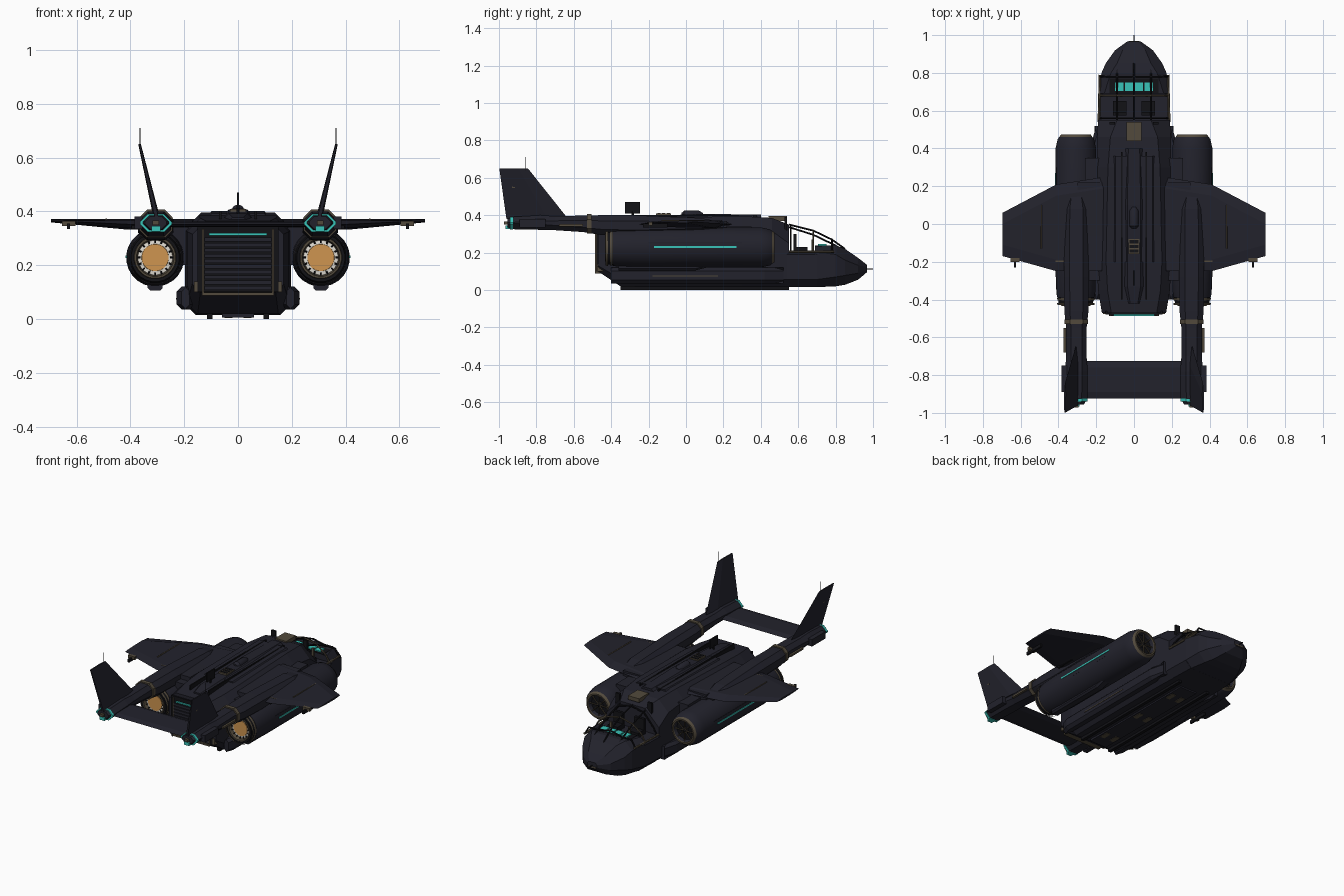
import bpy, bmesh, math
from mathutils import Vector

cube = bpy.data.objects.get("Cube")
if cube:
    bpy.data.objects.remove(cube, do_unlink=True)


def material(name, r, g, b):
    m = bpy.data.materials.new(name)
    m.use_nodes = True
    m.diffuse_color = (r, g, b, 1)
    m.node_tree.nodes["Principled BSDF"].inputs["Base Color"].default_value = (r, g, b, 1)
    return m


HULL = material("dark navy hull", .016, .016, .025)
BLACK = material("black trim", .006, .006, .008)
BROWN = material("bronze trim", .085, .068, .045)
TEAL = material("teal light", .04, .55, .48)
ORANGE = material("orange glow", .62, .3, .08)
WHITE = material("pale ring", .75, .72, .65)


def finish(name, bm, mat, mirror=False, smooth=False):
    bmesh.ops.recalc_face_normals(bm, faces=bm.faces)
    mesh = bpy.data.meshes.new(name)
    bm.to_mesh(mesh)
    bm.free()
    mesh.materials.append(mat)
    ob = bpy.data.objects.new(name, mesh)
    bpy.context.collection.objects.link(ob)
    if mirror:
        ob.modifiers.new("Mirror", "MIRROR")
    if smooth:
        bpy.ops.object.select_all(action="DESELECT")
        ob.select_set(True)
        bpy.context.view_layer.objects.active = ob
        bpy.ops.object.shade_smooth_by_angle(angle=math.radians(35))
    return ob


def loft(name, rings, mat, mirror=False, smooth=False, caps=True):
    bm = bmesh.new()
    rows = [[bm.verts.new(p) for p in ring] for ring in rings]
    for a, b in zip(rows, rows[1:]):
        for i in range(len(a)):
            j = (i + 1) % len(a)
            bm.faces.new((a[i], a[j], b[j], b[i]))
    if caps:
        bm.faces.new(rows[0])
        bm.faces.new(rows[-1])
    return finish(name, bm, mat, mirror, smooth)


def section(y, w, low, high, cut_low, cut_high, x=0):
    """Eight-sided cross-section with chamfered corners."""
    half = [(w - cut_low, low), (w, low + cut_low), (w, high - cut_high), (w - cut_high, high)]
    return [(x + u, y, z) for u, z in half] + [(x - u, y, z) for u, z in reversed(half)]


def box(name, x, y, z, mat, mirror=False):
    """Box from (min, max) spans."""
    rings = [[(x[0], v, z[0]), (x[1], v, z[0]), (x[1], v, z[1]), (x[0], v, z[1])] for v in y]
    return loft(name, rings, mat, mirror)


def lathe(name, x, z, profile, mat, mirror=True, sides=24, caps=False):
    """Rings of (y, radius) turned about a lengthwise axis."""
    turn = [math.tau * (i + .5) / sides for i in range(sides)]
    rings = [[(x + r * math.cos(t), y, z + r * math.sin(t)) for t in turn] for y, r in profile]
    return loft(name, rings, mat, mirror, True, caps)


def strut(name, a, b, r, mat, mirror=False):
    a, b = Vector(a), Vector(b)
    d = (b - a).normalized()
    u = d.orthogonal().normalized()
    v = d.cross(u)
    turn = [math.tau * i / 6 for i in range(6)]
    rings = [[p + r * (u * math.cos(t) + v * math.sin(t)) for t in turn] for p in (a, b)]
    return loft(name, rings, mat, mirror)


# Fuselage and nose
loft("fuselage", [section(-.47, .17, .1, .365, .03, .05), section(-.35, .19, .02, .375, .04, .05),
                  section(-.2, .198, .015, .385, .04, .05), section(.3, .198, .015, .395, .04, .06),
                  section(.46, .195, .015, .385, .04, .07), section(.55, .19, .015, .35, .04, .1)], HULL)
loft("cockpit_tub", [section(.54, .193, .015, .2, .04, .01), section(.7, .188, .015, .2, .04, .01)], HULL)
loft("nose", [section(.69, .188, .015, .235, .04, .03), section(.8, .172, .02, .24, .05, .05),
              section(.85, .15, .028, .22, .05, .06), section(.92, .1, .055, .172, .035, .04),
              section(.967, .035, .095, .135, .012, .012)], HULL)
strut("nose_probe", (0, .96, .113), (0, 1, .113), .003, BLACK)
box("nose_lamp", (-.03, .03), (.962, .969), (.1, .108), BROWN)

# Cockpit interior and open canopy frame
for i in range(4):
    x = -.078 + i * .052
    box("console_screen", (x - .022, x + .022), (.705, .75), (.238, .246), TEAL)
box("instrument_panel", (-.13, .13), (.69, .77), (.2, .239), BLACK)
box("seat_base", (.04, .11), (.58, .65), (.2, .23), BLACK, True)
box("seat_back", (.04, .11), (.575, .592), (.2, .3), BLACK, True)
box("control_lever", (.06, .075), (.672, .682), (.2, .27), BROWN, True)
for x in (0, .09):
    rail = [(x, .55, .35 - x * .15), (x, .68, .318 - x * .25), (x, .78, .27 - x * .25), (x, .85, .22 - x * .1)]
    for a, b in zip(rail, rail[1:]):
        strut("canopy_rail", a, b, .005, BLACK, x > 0)
for y, top in ((.56, .345), (.68, .318), (.78, .27)):
    arch = [(0, y, top), (.09, y, top - .02), (.155, y, .25), (.183, y, .2)]
    for a, b in zip(arch, arch[1:]):
        strut("canopy_arch", a, b, .005, BROWN if y == .68 else BLACK, True)
strut("cockpit_sill", (.186, .55, .205), (.18, .79, .205), .007, BROWN, True)
box("cockpit_horn", (.1, .13), (.527, .54), (.28, .39), BLACK, True)

# Dorsal spine and roof fittings
loft("dorsal_spine", [section(-.42, .03, .36, .378, .002, .01), section(-.33, .05, .36, .392, .002, .015),
                      section(.1, .05, .37, .407, .002, .015), section(.4, .045, .37, .403, .002, .015)], HULL)
box("spine_rail", (.062, .07), (-.4, .38), (.37, .402), BLACK, True)
loft("roof_panel", [section(y, .11, .37, z, .002, .012) for y, z in ((-.2, .392), (.36, .401))], HULL)
lathe("sensor_dome", 0, .4, [(-.025, .012), (-.01, .025), (.07, .025), (.09, .012)], HULL, False, 12, True)
box("dorsal_blade", (-.004, .004), (-.325, -.245), (.41, .47), BLACK)
strut("blade_mast", (0, -.285, .38), (0, -.285, .42), .006, BLACK)
box("roof_hatch", (-.04, .04), (.44, .54), (.37, .395), BROWN)
box("roof_vent", (-.03, .03), (-.16, -.08), (.39, .408), BROWN)
for i in range(3):
    box("vent_slot", (-.024, .024), (-.152 + i * .025, -.136 + i * .025), (.4, .411), BLACK)

# Rear loading ramp
box("ramp", (-.15, .15), (-.478, -.46), (.1, .345), BLACK)
for i in range(10):
    z = .108 + i * .02
    box("ramp_slat", (-.125, .125), (-.484, -.47), (z, z + .014), HULL)
box("ramp_frame_side", (.126, .133), (-.486, -.47), (.09, .335), BROWN, True)
box("ramp_frame_sill", (-.133, .133), (-.486, -.45), (.088, .098), BROWN)
box("ramp_light", (-.108, .108), (-.488, -.47), (.311, .319), TEAL)
box("ramp_piston", (.15, .163), (-.476, -.44), (.1, .14), BROWN, True)

# Lower sponsons, skids and belly plates
loft("sponson", [section(y, w, .035, .12, .018, .018, .195)
                 for y, w in ((-.4, .015), (-.35, .033), (.42, .033), (.52, .005))], HULL, True)
box("sponson_stripe", (.22, .2305), (-.18, .17), (.073, .078), BROWN, True)
box("skid", (.095, .115), (-.35, .55), (0, .03), BLACK, True)
box("belly_keel", (-.06, .06), (-.33, .5), (.006, .03), HULL)
for y in (-.25, .05, .35):
    box("belly_plate", (.02, .05), (y, y + .06), (.003, .02), BROWN, True)

# Engine nacelles
EX, EZ = .308, .228
lathe("nacelle", EX, EZ, [(.44, .06), (.47, .07), (.468, .082), (.45, .097), (.4, .108), (-.26, .108),
                          (-.36, .104), (-.39, .1), (-.39, .075), (-.37, .07)], HULL)
lathe("intake_lip", EX, EZ, [(.45, .066), (.474, .07), (.474, .079), (.46, .089)], BROWN)
lathe("intake_fan", EX, EZ, [(.445, .07), (.446, .022), (.465, .004)], BLACK, caps=True)
for i in range(8):
    t = math.tau * i / 8
    strut("intake_vane", (EX, .456, EZ), (EX + .068 * math.cos(t), .456, EZ + .068 * math.sin(t)),
          .004, BROWN, True)
lathe("exhaust_shroud", EX, EZ, [(-.37, .099), (-.43, .09), (-.43, .079), (-.38, .073)], BLACK)
for y in (-.393, -.418):
    lathe("exhaust_band", EX, EZ, [(y, .1), (y - .012, .098)], BROWN)
lathe("exhaust_nozzle", EX, EZ, [(-.425, .08), (-.433, .077), (-.433, .07), (-.4, .062)], BROWN)
lathe("exhaust_ring", EX, EZ, [(-.41, .066), (-.412, .05)], WHITE)
lathe("exhaust_glow", EX, EZ, [(-.4, .053), (-.416, .05)], ORANGE, caps=True)
for i in range(16):
    t = math.tau * i / 16
    c, s = math.cos(t), math.sin(t)
    strut("exhaust_tooth", (EX + c * .055, -.416, EZ + s * .055), (EX + c * .068, -.416, EZ + s * .068),
          .0035, BLACK, True)
box("nacelle_light", (.41, .4185), (-.17, .27), (.226, .235), TEAL, True)
box("nacelle_panel", (.395, .413), (-.2, .3), (.205, .256), HULL, True)
loft("nacelle_keel", [section(y, .028, z, .14, .01, .002, EX) for y, z in ((-.36, .105), (.05, .105), (.15, .13))],
     HULL, True)
box("nacelle_pylon", (.18, .26), (-.3, .35), (.2, .34), HULL, True)


# Wings
def wing_ring(x, front, back, z, thick):
    chord = ((front, 0), (front - .06, thick), (back + .06, thick * .7), (back, 0), (back + .06, -thick * .7),
             (front - .06, -thick))
    return [(x, y, z + h) for y, h in chord]


loft("wing", [wing_ring(.15, .25, -.25, .352, .02), wing_ring(.41, .21, -.25, .352, .02),
              wing_ring(.695, .06, -.17, .365, .006)], HULL, True)
box("wing_root_cover", (.17, .3), (-.25, .22), (.33, .368), HULL, True)
strut("wing_seam", (.49, .1, .37), (.49, -.13, .37), .004, BROWN, True)
for x in (.39, .63):
    box("flap_hinge", (x - .025, x + .025), (-.2, -.18), (.345, .365), BROWN, True)
    box("flap_fairing", (x - .006, x + .006), (-.23, -.1), (.335, .355), BLACK, True)

# Tail booms
BX = .305
loft("tail_boom", [section(.2, .03, .33, .36, .005, .01, BX), section(.08, .06, .31, .385, .02, .025, BX),
                   section(-.28, .066, .29, .4, .03, .03, BX), section(-.46, .064, .295, .4, .03, .03, BX),
                   section(-.55, .054, .31, .398, .025, .025, BX), section(-.7, .054, .32, .395, .025, .025, BX),
                   section(-.78, .06, .322, .4, .03, .03, BX), section(-.92, .058, .325, .392, .03, .03, BX),
                   section(-.955, .04, .335, .38, .018, .018, BX)], HULL, True)
loft("boom_band", [section(y, .062, .302, .406, .028, .028, BX) for y in (-.505, -.53)], BROWN, True)
box("boom_pipe", (.358, .372), (-.68, -.55), (.34, .352), BROWN, True)
box("boom_pod", (.355, .384), (-.89, -.75), (.335, .38), HULL, True)
loft("tail_light_ring", [section(y, .06, .323, .39, .03, .03, BX) for y in (-.925, -.94)], TEAL, True)
box("tail_light", (.288, .322), (-.965, -.94), (.325, .345), TEAL, True)
box("tail_nozzle", (.293, .318), (-.972, -.94), (.35, .366), BROWN, True)

# Tailplane and canted fins
loft("tailplane", [[(x, y, z) for y, z in ((-.725, .352), (-.76, .363), (-.89, .361), (-.925, .352),
                                           (-.89, .343), (-.76, .341))] for x in (-.27, .27)], HULL)


def fin_ring(x, z, front, back, t):
    mid = (front * 2 + back) / 3
    return [(x, front, z), (x + t, mid, z), (x + t * .6, back, z), (x - t * .6, back, z), (x - t, mid, z)]


loft("tail_fin", [fin_ring(.303, .38, -.63, -.96, .012), fin_ring(.366, .65, -.845, -.998, .005)], HULL, True)
strut("fin_aerial", (.365, -.86, .64), (.365, -.86, .71), .002, BLACK, True)
box("fin_plate", (.343, .349), (-.93, -.915), (.545, .553), BROWN, True)
